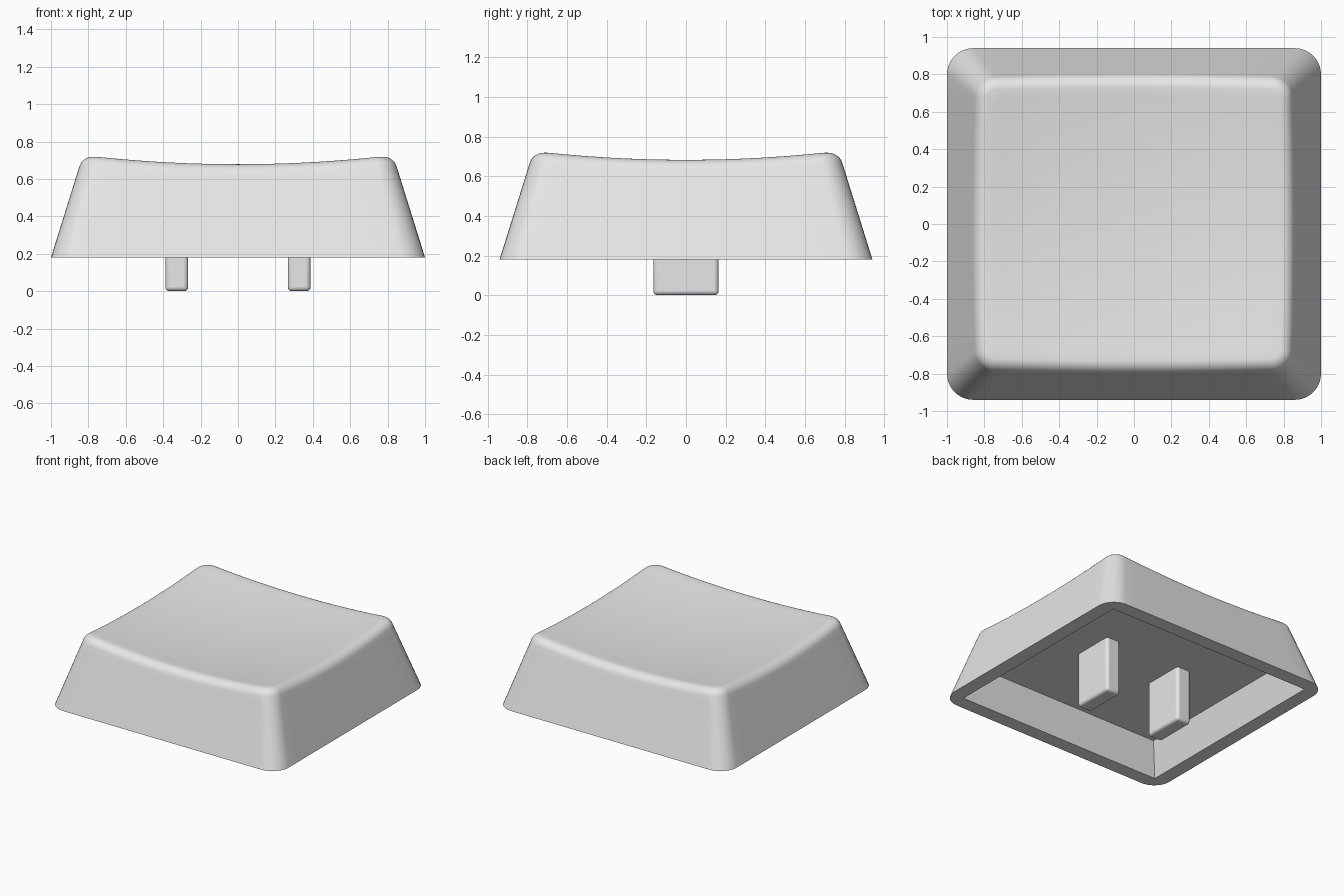
import bpy, bmesh, math

if "Cube" in bpy.data.objects:
    bpy.data.objects.remove(bpy.data.objects["Cube"])

grey = bpy.data.materials.new("plain_grey")
grey.diffuse_color = (0.8, 0.8, 0.8, 1)
grey.use_nodes = True
grey.node_tree.nodes["Principled BSDF"].inputs["Base Color"].default_value = grey.diffuse_color

RIM_Z, ROOF_Z, SLOPE, FILLET = 0.18, 0.43, 0.3, 0.07
ARC, SIDE = 8, 14


def outline(hx, hy, r):
    """Rounded rectangle as (x, y, normal x, normal y), with subdivided sides."""
    corners = []
    for c, (sx, sy) in enumerate([(1, 1), (-1, 1), (-1, -1), (1, -1)]):
        arc = []
        for k in range(ARC + 1):
            a = math.pi / 2 * (c + k / ARC)
            nx, ny = math.cos(a), math.sin(a)
            arc.append((sx * (hx - r) + r * nx, sy * (hy - r) + r * ny, nx, ny))
        corners.append(arc)
    pts = []
    for c in range(4):
        pts += corners[c]
        a, b = corners[c][-1], corners[(c + 1) % 4][0]
        for k in range(1, SIDE):
            pts.append(tuple(p + (q - p) * k / SIDE for p, q in zip(a, b)))
    return pts


def dish(x, y):
    """Height of the hollowed top surface."""
    return 0.637 + 0.044 * (x / 0.78) ** 2 + 0.04 * (y / 0.72) ** 2


def flat_ring(hx, hy, r, z):
    return [(x, y, z) for x, y, _, _ in outline(hx, hy, r)]


def finish(obj):
    obj.data.materials.append(grey)
    bpy.ops.object.select_all(action='DESELECT')
    obj.select_set(True)
    bpy.context.view_layer.objects.active = obj
    bpy.ops.object.shade_smooth_by_angle(angle=math.radians(30))


# Cavity roof, cavity mouth and outer foot of the shell
taper = SLOPE * (ROOF_Z - RIM_Z)
foot = flat_ring(1.0, 0.94, 0.14, RIM_Z)
rings = [flat_ring(0.89 - taper, 0.83 - taper, 0, ROOF_Z),
         flat_ring(0.89, 0.83, 0, RIM_Z), foot]

# Fillet between the sloping walls and the dished top
spine = []
for x, y, nx, ny in outline(0.78, 0.72, 0.04):
    out = SLOPE * (0.72 - dish(x, y))
    spine.append((x + nx * out, y + ny * out, nx, ny))
fillet = []
for k in range(8):
    t = math.radians(17 + 73 * k / 7)
    fillet.append([(x + nx * FILLET * math.cos(t), y + ny * FILLET * math.cos(t),
                    dish(x, y) - FILLET + FILLET * math.sin(t))
                   for x, y, nx, ny in spine])

# Walls, with a support ring close below the fillet
for f in (0.5, 0.93):
    rings.append([tuple(p + (q - p) * f for p, q in zip(a, b))
                  for a, b in zip(foot, fillet[0])])
rings += fillet

# Dished top as shrinking rings
for s in (0.94, 0.85, 0.75, 0.64, 0.52, 0.4, 0.28, 0.16, 0.06):
    rings.append([(x * s, y * s, dish(x * s, y * s)) for x, y, _, _ in spine])

bm = bmesh.new()
loops = [[bm.verts.new(p) for p in ring] for ring in rings]
count = len(foot)
for lower, upper in zip(loops, loops[1:]):
    for i in range(count):
        j = (i + 1) % count
        bm.faces.new((lower[i], lower[j], upper[j], upper[i]))
bm.faces.new(list(reversed(loops[0])))
bm.faces.new(loops[-1])
bmesh.ops.remove_doubles(bm, verts=bm.verts, dist=1e-5)
bmesh.ops.recalc_face_normals(bm, faces=bm.faces)
mesh = bpy.data.meshes.new("cap_shell")
bm.to_mesh(mesh)
bm.free()
shell = bpy.data.objects.new("cap_shell", mesh)
bpy.context.collection.objects.link(shell)
finish(shell)

# Two rounded mounting prongs hanging from the cavity roof
for side, name in ((-1, "left_prong"), (1, "right_prong")):
    height = ROOF_Z + 0.04
    bpy.ops.mesh.primitive_cube_add(size=1, location=(side * 0.327, 0, height / 2))
    prong = bpy.context.object
    prong.name = name
    prong.scale = (0.122, 0.33, height)
    bpy.ops.object.transform_apply(location=False, rotation=False, scale=True)
    bevel = prong.modifiers.new("round_edges", 'BEVEL')
    bevel.width, bevel.segments = 0.022, 4
    finish(prong)
